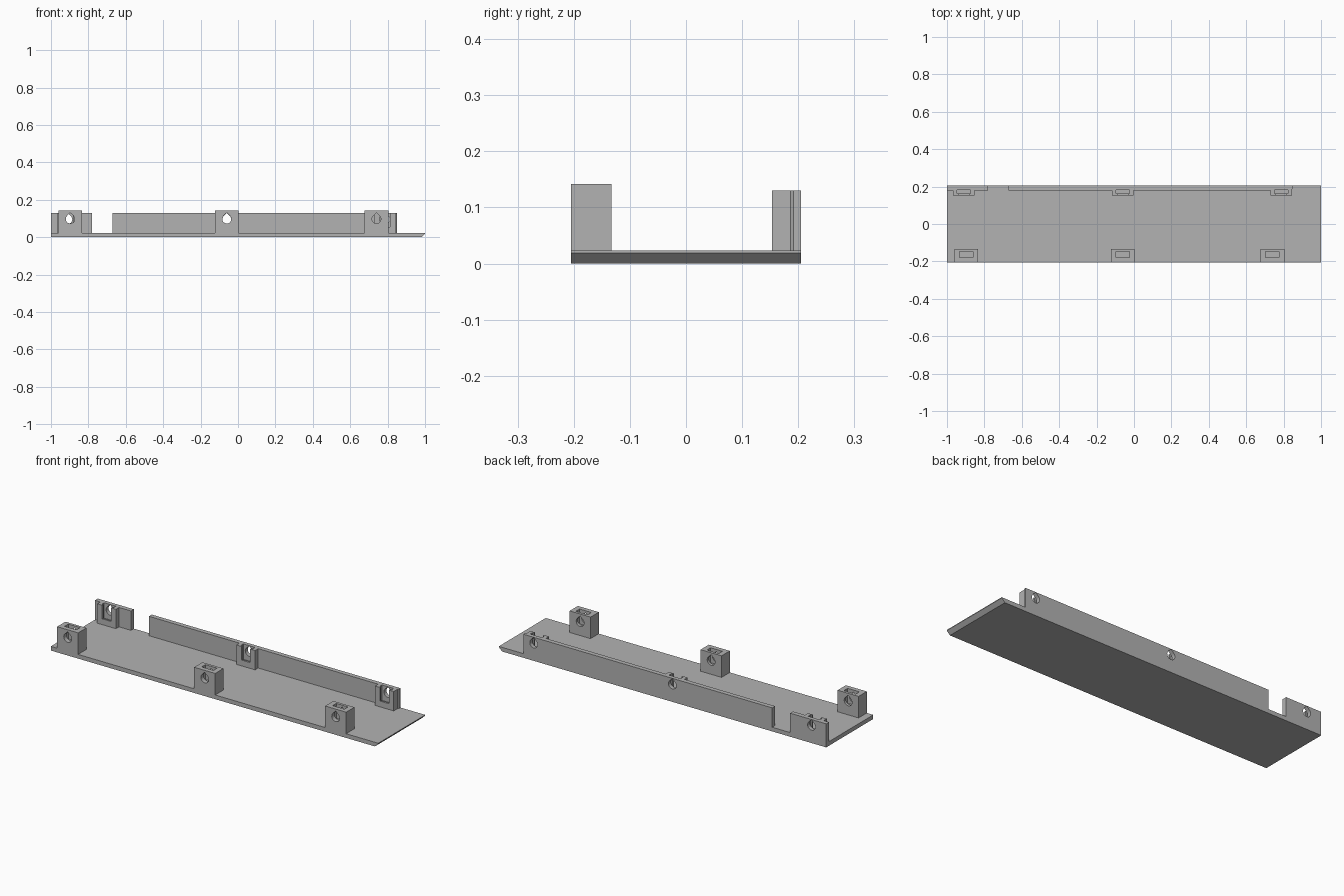
import bpy
import bmesh
from math import cos, sin, pi

if "Cube" in bpy.data.objects:
    bpy.data.objects.remove(bpy.data.objects["Cube"], do_unlink=True)

grey = bpy.data.materials.new("plain grey")
grey.use_nodes = True
grey.diffuse_color = (0.45, 0.45, 0.45, 1)
grey.node_tree.nodes["Principled BSDF"].inputs["Base Color"].default_value = (0.45, 0.45, 0.45, 1)

FRONT, BACK = -0.205, 0.205
FLOOR, WALL_TOP, BLOCK_TOP = 0.023, 0.13, 0.142
WALL_IN, BOSS_IN = 0.18, 0.153


def prism(name, loop, direction):
    """Extrude a closed loop of 3D points along a direction."""
    bm = bmesh.new()
    face = bm.faces.new([bm.verts.new(p) for p in loop])
    new = bmesh.ops.extrude_face_region(bm, geom=[face])["geom"]
    bmesh.ops.translate(bm, vec=direction,
                        verts=[v for v in new if isinstance(v, bmesh.types.BMVert)])
    bmesh.ops.recalc_face_normals(bm, faces=bm.faces)
    mesh = bpy.data.meshes.new(name)
    bm.to_mesh(mesh)
    bm.free()
    mesh.materials.append(grey)
    obj = bpy.data.objects.new(name, mesh)
    bpy.context.collection.objects.link(obj)
    return obj


def box(name, x0, x1, y0, y1, z0, z1):
    return prism(name, [(x0, y0, z0), (x1, y0, z0), (x1, y1, z0), (x0, y1, z0)], (0, 0, z1 - z0))


def teardrop(x, y0, y1, z=0.097, r=0.024):
    """Printable bolt hole: round below, pointed on top."""
    arc = [pi * (0.75 + 1.5 * i / 18) for i in range(19)]
    loop = [(x + r * cos(a), y0, z + r * sin(a)) for a in arc]
    loop.append((x, y0, z + r * 1.414))
    return prism("hole_cutter", loop, (0, y1 - y0, 0))


def combine(obj, other, operation):
    """Apply a boolean with another object, then remove that object."""
    other.hide_render = True
    mod = obj.modifiers.new("bool", "BOOLEAN")
    mod.operation, mod.solver, mod.object = operation, "EXACT", other
    bpy.context.view_layer.objects.active = obj
    bpy.ops.object.modifier_apply(modifier=mod.name)
    bpy.data.objects.remove(other, do_unlink=True)


# Base plate with the right end chamfered underneath
prism("base_plate", [(-1, FRONT, 0), (0.98, FRONT, 0), (1, FRONT, 0.019),
                     (1, FRONT, FLOOR), (-1, FRONT, FLOOR)], (0, BACK - FRONT, 0))

# Front screw blocks with a nut slot from above and a bolt hole
for name, x in (("right", -0.897), ("middle", -0.06), ("left", 0.74)):
    block = box("front_block_" + name, x - 0.064, x + 0.064, FRONT, -0.133, FLOOR, BLOCK_TOP)
    combine(block, box("slot_cutter", x - 0.036, x + 0.036, -0.18, -0.148, 0.06, 0.2), "DIFFERENCE")
    combine(block, teardrop(x, -0.3, -0.1), "DIFFERENCE")

# Rear wall in two lengths, separated by a gap
short_wall = box("rear_wall_short", -1, -0.78, WALL_IN, BACK, FLOOR, WALL_TOP)
long_wall = prism("rear_wall_long",
                  [(-0.67, WALL_IN, FLOOR), (0.838, WALL_IN, FLOOR),
                   (0.85, 0.192, FLOOR), (0.85, BACK, FLOOR), (-0.67, BACK, FLOOR)],
                  (0, 0, WALL_TOP - FLOOR))

# Rear nut holders: boss, pocket, open front lip and bolt hole
for wall, x in ((short_wall, -0.91), (long_wall, -0.06), (long_wall, 0.787)):
    combine(wall, box("boss", x - 0.057, x + 0.057, BOSS_IN, 0.19, FLOOR, WALL_TOP), "UNION")
    combine(wall, box("pocket_cutter", x - 0.036, x + 0.036, 0.163, 0.183, 0.045, 0.2), "DIFFERENCE")
    combine(wall, box("lip_cutter", x - 0.027, x + 0.027, 0.1, 0.17, 0.055, 0.2), "DIFFERENCE")
    combine(wall, teardrop(x, 0.17, 0.3, 0.095), "DIFFERENCE")
